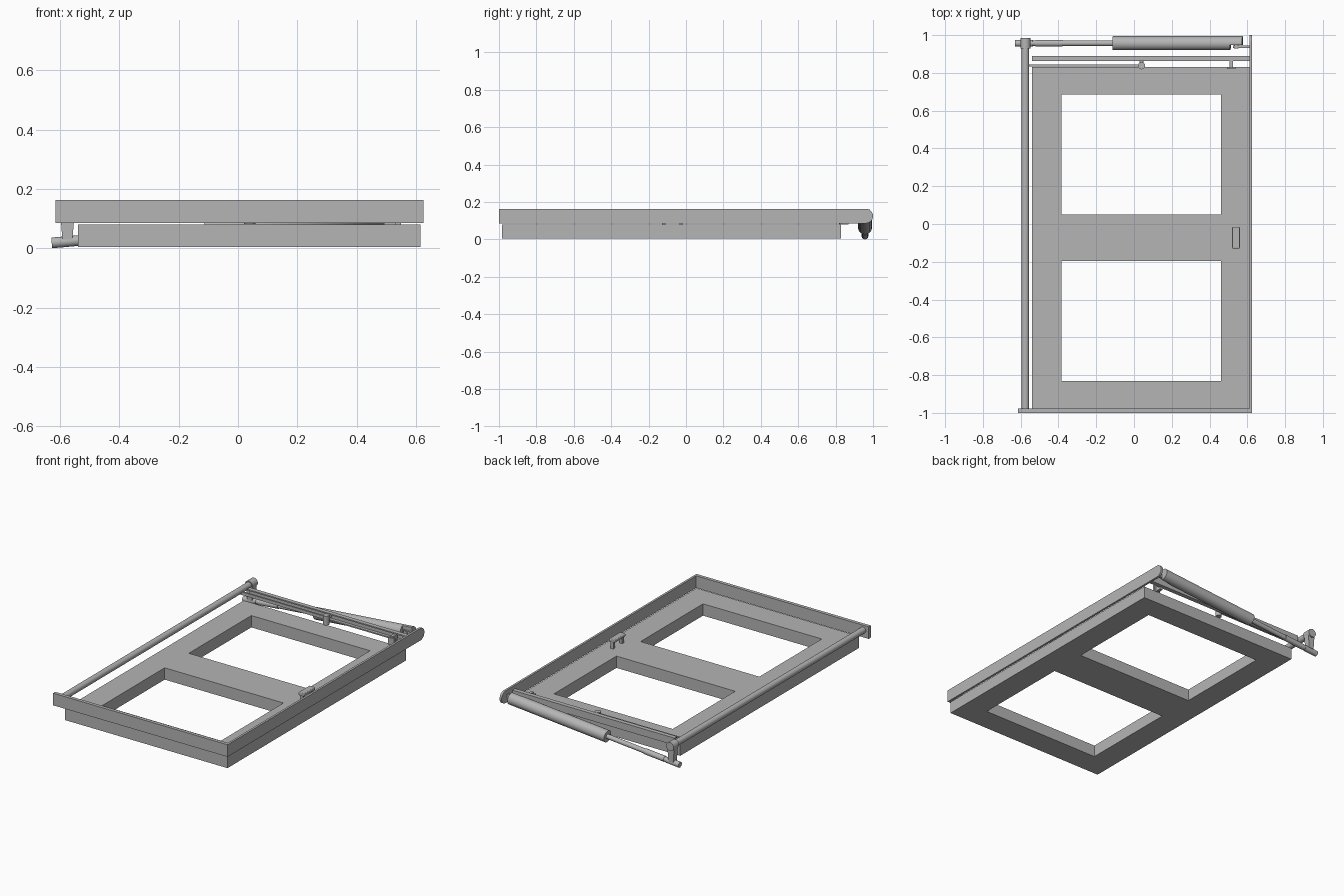
import bpy, bmesh, math
from mathutils import Vector

if "Cube" in bpy.data.objects:
    bpy.data.objects.remove(bpy.data.objects["Cube"], do_unlink=True)

grey = bpy.data.materials.new("plain_grey")
grey.use_nodes = True
GREY = (0.46, 0.46, 0.46, 1)
grey.diffuse_color = GREY
grey.node_tree.nodes["Principled BSDF"].inputs["Base Color"].default_value = GREY


def finish(name, bm, smooth=False):
    bmesh.ops.recalc_face_normals(bm, faces=bm.faces)
    mesh = bpy.data.meshes.new(name)
    bm.to_mesh(mesh)
    bm.free()
    mesh.materials.append(grey)
    ob = bpy.data.objects.new(name, mesh)
    bpy.context.collection.objects.link(ob)
    if smooth:
        bpy.ops.object.select_all(action="DESELECT")
        bpy.context.view_layer.objects.active = ob
        ob.select_set(True)
        bpy.ops.object.shade_smooth_by_angle()
    return ob


def add_box(bm, x, y, z):
    verts = bmesh.ops.create_cube(bm, size=1)["verts"]
    for v in verts:
        for i, (lo, hi) in enumerate((x, y, z)):
            v.co[i] = lo if v.co[i] < 0 else hi


def box(name, *spans):
    bm = bmesh.new()
    add_box(bm, *spans)
    return finish(name, bm)


def rod(name, a, b, r, r2=None, keep_y=None):
    """Round bar from a to b, optionally tapered or cut flat at a y plane."""
    a, b = Vector(a), Vector(b)
    bm = bmesh.new()
    bmesh.ops.create_cone(bm, cap_ends=True, segments=32, radius1=r,
                          radius2=r if r2 is None else r2, depth=(b - a).length)
    rot = (b - a).to_track_quat("Z", "Y")
    for v in bm.verts:
        v.co = rot @ v.co + (a + b) / 2
    if keep_y is not None:
        geom = bm.verts[:] + bm.edges[:] + bm.faces[:]
        cut = bmesh.ops.bisect_plane(bm, geom=geom, plane_co=(0, keep_y, 0),
                                     plane_no=(0, 1, 0), clear_inner=True)
        edges = [e for e in cut["geom_cut"] if isinstance(e, bmesh.types.BMEdge)]
        bmesh.ops.holes_fill(bm, edges=edges)
    return finish(name, bm, True)


def prism(name, outline, axis, lo, hi):
    """Extrude a 2D outline along an axis between two positions."""
    bm = bmesh.new()
    verts = []
    for p in outline:
        co = list(p)
        co.insert(axis, lo)
        verts.append(bm.verts.new(co))
    face = bm.faces.new(verts)
    ext = bmesh.ops.extrude_face_region(bm, geom=[face])["geom"]
    step = Vector((0, 0, 0))
    step[axis] = hi - lo
    bmesh.ops.translate(bm, vec=step,
                        verts=[v for v in ext if isinstance(v, bmesh.types.BMVert)])
    return finish(name, bm)


# Door leaf: one grid of cells with two window openings left out
xs = (-0.54, -0.385, 0.46, 0.615)
ys = (-0.985, -0.83, -0.195, 0.05, 0.685, 0.83)
bm = bmesh.new()
grid = [[bm.verts.new((x, y, 0.005)) for y in ys] for x in xs]
for i in range(len(xs) - 1):
    for j in range(len(ys) - 1):
        if not (i == 1 and j in (1, 3)):
            bm.faces.new((grid[i][j], grid[i + 1][j], grid[i + 1][j + 1], grid[i][j + 1]))
ext = bmesh.ops.extrude_face_region(bm, geom=bm.faces[:])["geom"]
bmesh.ops.translate(bm, vec=(0, 0, 0.076),
                    verts=[v for v in ext if isinstance(v, bmesh.types.BMVert)])
bmesh.ops.dissolve_limit(bm, angle_limit=0.01, verts=bm.verts[:], edges=bm.edges[:])
finish("door_leaf", bm)

# Frame: front strip and side plate with a rounded back end
box("front_strip", (-0.615, 0.625), (-1, -0.978), (0.086, 0.164))
arc = [math.radians(-90 + 180 * k / 16) for k in range(17)]
side = [(-1, 0.164), (-1, 0.086)]
side += [(0.961 + 0.039 * math.cos(t), 0.125 + 0.039 * math.sin(t)) for t in arc]
prism("side_plate", side, 0, 0.612, 0.626)

# Long torsion pole and the tapered crank hanging from its end
POLE_X, POLE_Z, ARM_Y = -0.575, 0.132, 0.957
rod("long_pole", (POLE_X, -0.98, POLE_Z), (POLE_X, 0.975, POLE_Z), 0.02)
rod("crank_hub", (POLE_X, 0.93, POLE_Z), (POLE_X, 0.985, POLE_Z), 0.027)
prism("crank_arm", [(-0.6, POLE_Z), (-0.55, POLE_Z), (-0.558, 0.03), (-0.592, 0.03)],
      1, 0.938, 0.976)


# Sloping damper from the side plate down to the crank
def on_axis(x):
    return (x, ARM_Y, 0.074 + 0.088 * x)


rod("rod_end", on_axis(-0.628), on_axis(-0.535), 0.018)
rod("damper_rod", on_axis(-0.55), on_axis(-0.1), 0.015)
rod("rod_collar", on_axis(-0.52), on_axis(-0.38), 0.018)
rod("damper_body", on_axis(-0.112), on_axis(0.51), 0.037)
rod("damper_fork", on_axis(0.509), on_axis(0.575), 0.037, keep_y=0.948)
rod("damper_pin", (0.542, 0.928, 0.122), (0.542, 0.96, 0.122), 0.012)
box("damper_mount", (0.525, 0.614), (0.932, 0.944), (0.108, 0.136))

# Slide rail: channel open towards the door
RAIL = [(0.862, 0.142), (0.89, 0.142), (0.89, 0.096), (0.862, 0.096),
        (0.862, 0.104), (0.882, 0.104), (0.882, 0.134), (0.862, 0.134)]
prism("slide_rail", RAIL, 0, -0.54, 0.612)

# Link lever with its slider knob, and the rail bracket
box("link_lever", (-0.575, 0.05), (0.834, 0.845), (0.11, 0.13))
rod("slider_knob", (0.04, 0.838, 0.082), (0.04, 0.838, 0.14), 0.019)
rod("slider_pin", (0.04, 0.838, 0.119), (0.04, 0.88, 0.119), 0.011)
box("bracket_post", (0.505, 0.525), (0.825, 0.87), (0.081, 0.135))
box("bracket_foot", (0.493, 0.537), (0.82, 0.832), (0.08, 0.125))

# Door handle: grip on two legs
grip = box("handle_grip", (0.52, 0.56), (-0.13, -0.015), (0.122, 0.142))
bevel = grip.modifiers.new("rounding", "BEVEL")
bevel.width, bevel.segments = 0.005, 3
for name, y in (("handle_leg_front", -0.127), ("handle_leg_back", -0.036)):
    box(name, (0.53, 0.55), (y, y + 0.018), (0.079, 0.125))
